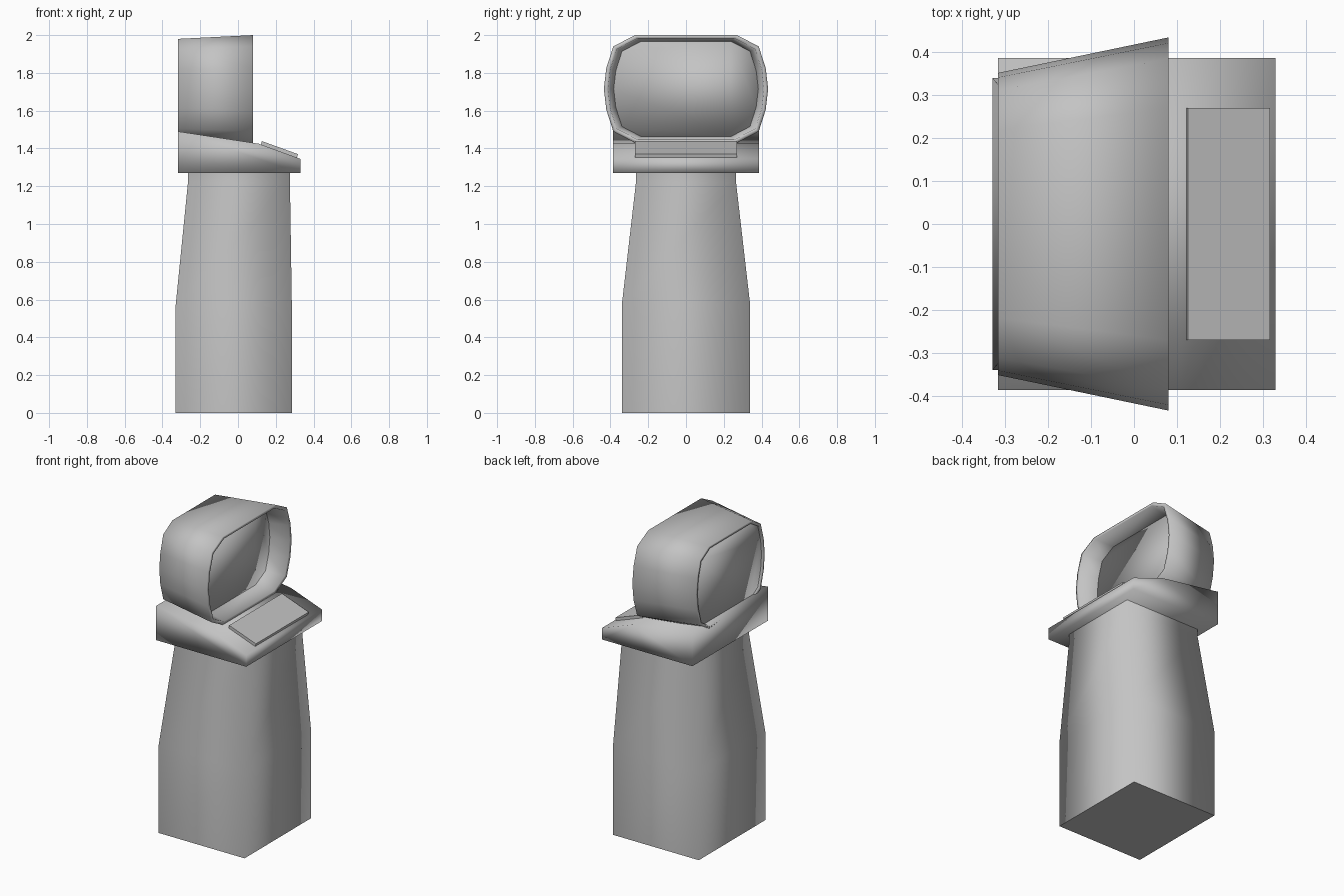
import bpy

cube = bpy.data.objects.get("Cube")
if cube:
    bpy.data.objects.remove(cube, do_unlink=True)

grey = bpy.data.materials.new("plain grey")
grey.use_nodes = True
colour = (0.55, 0.55, 0.55, 1)
grey.diffuse_color = colour
grey.node_tree.nodes["Principled BSDF"].inputs["Base Color"].default_value = colour


def loft(name, rings, caps=True, closed=False, smooth=True):
    """Skin equal-length rings of points; closed joins the last ring to the first."""
    n = len(rings[0])
    verts = [p for ring in rings for p in ring]
    faces = []
    for r in range(len(rings) if closed else len(rings) - 1):
        a, b = r * n, (r + 1) % len(rings) * n
        for i in range(n):
            j = (i + 1) % n
            faces.append((a + i, a + j, b + j, b + i))
    if caps:
        faces.append(tuple(reversed(range(n))))
        faces.append(tuple(range(len(verts) - n, len(verts))))
    mesh = bpy.data.meshes.new(name)
    mesh.from_pydata(verts, [], faces)
    mesh.materials.append(grey)
    obj = bpy.data.objects.new(name, mesh)
    bpy.context.collection.objects.link(obj)
    for poly in mesh.polygons:
        poly.use_smooth = smooth
    return obj


def rectangle(x0, x1, y, z):
    return [(x0, -y, z), (x1, -y, z), (x1, y, z), (x0, y, z)]


def side_prism(name, profile, y, smooth):
    """Extrude an x-z outline across the width."""
    return loft(name, [[(x, s * y, z) for x, z in profile] for s in (1, -1)], smooth=smooth)


# Pedestal: straight foot, tapered column, flat sharp ends
pedestal = loft("pedestal", [
    rectangle(-0.33, 0.285, 0.34, 0),
    rectangle(-0.33, 0.285, 0.34, 0.57),
    rectangle(-0.265, 0.275, 0.265, 1.22),
    rectangle(-0.265, 0.275, 0.265, 1.28)])
for poly in pedestal.data.polygons:
    if abs(poly.normal.z) > 0.9:
        poly.use_smooth = False
        for key in poly.edge_keys:
            edge = next(e for e in pedestal.data.edges if e.key == key)
            edge.use_edge_sharp = True

# Console body and its sloping control plate
side_prism("console", [(-0.317, 1.27), (0.33, 1.27), (0.33, 1.345),
                       (0.11, 1.425), (-0.317, 1.49)], 0.387, True)
side_prism("control_plate", [(0.12, 1.412), (0.31, 1.345),
                             (0.317, 1.37), (0.126, 1.439)], 0.27, False)

# Monitor outline: one quadrant mirrored into a rounded loop
quadrant = [(0.435, 0), (0.422, 0.11), (0.385, 0.225), (0.27, 0.285)]
upper = quadrant + [(-y, z) for y, z in reversed(quadrant)]
outline = upper + [(y, -z) for y, z in reversed(upper[1:-1])]


def monitor_ring(x, sy, sz):
    return [(x, y * sy, 1.715 + z * sz) for y, z in outline]


# Open shell, wider at the front, with a thin lip at each end
loft("monitor_shell", [
    monitor_ring(-0.317, 0.81, 0.93),
    monitor_ring(0.08, 1, 1),
    monitor_ring(0.08, 0.95, 0.94),
    monitor_ring(-0.06, 0.87, 0.88),
    monitor_ring(-0.317, 0.77, 0.88)], caps=False, closed=True)

# Inner body forms the recessed screen and the back panel
loft("screen_body", [
    monitor_ring(-0.305, 0.785, 0.9),
    monitor_ring(-0.04, 0.88, 0.885)])
